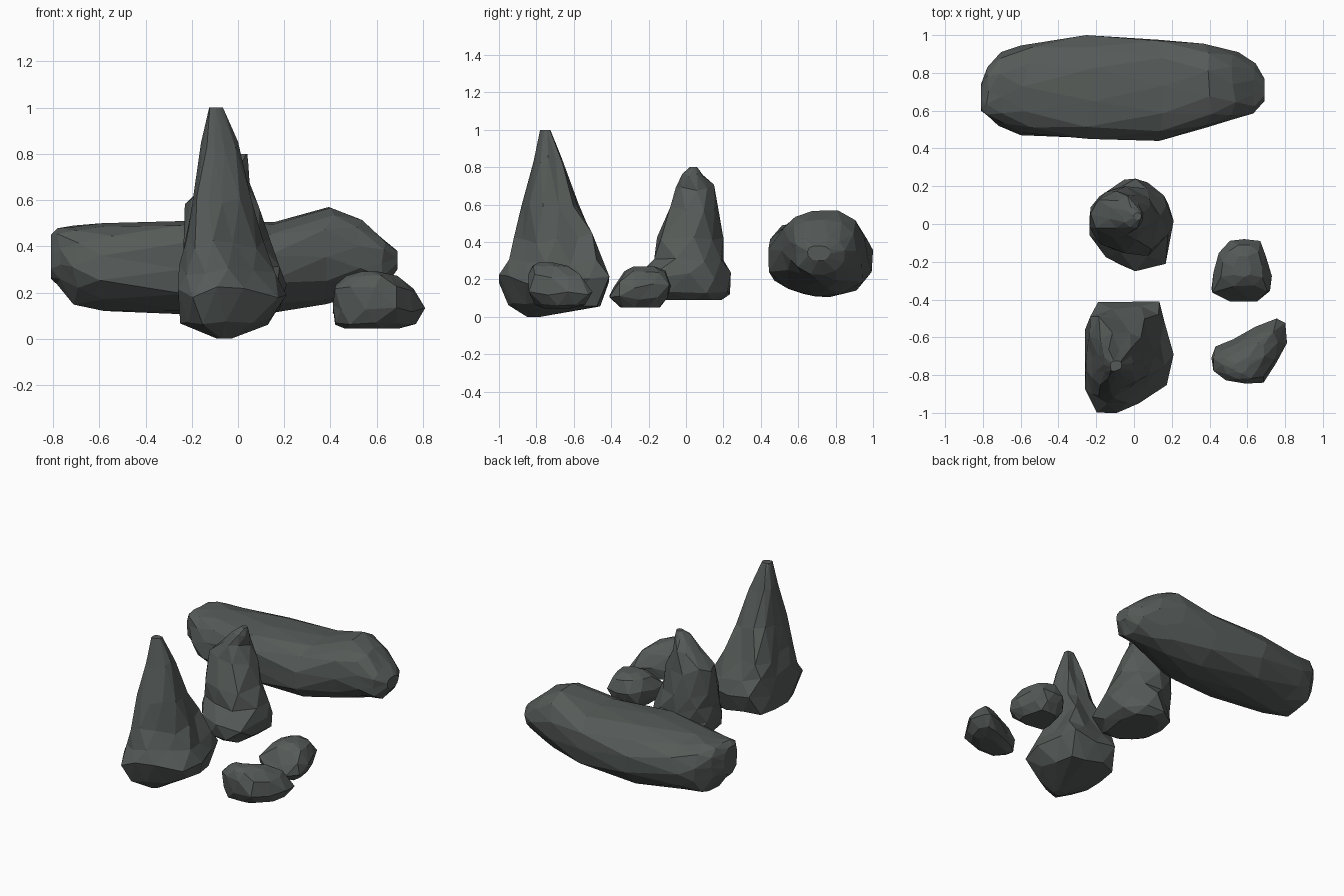
import bpy, bmesh, random

stone = bpy.data.materials.new("dark grey stone")
stone.diffuse_color = (0.091, 0.104, 0.098, 1)


def ring_points(outline, half, box, rough, rng):
    """Outline (optionally at its edge midpoints), roughened and fitted to a box."""
    n = len(outline)
    pts = []
    ca = sum(p[0] for p in outline) / n
    cb = sum(p[1] for p in outline) / n
    for i in range(n):
        a, b = outline[i]
        if half:
            a2, b2 = outline[(i + 1) % n]
            a, b = (a + a2) / 2, (b + b2) / 2
        k = rng.uniform(1 - rough, 1 + rough)
        pts.append((ca + (a - ca) * k, cb + (b - cb) * k))
    amin, amax = min(p[0] for p in pts), max(p[0] for p in pts)
    bmin, bmax = min(p[1] for p in pts), max(p[1] for p in pts)
    a0, a1, b0, b1 = box
    return [(a0 + (a - amin) / (amax - amin) * (a1 - a0),
             b0 + (b - bmin) / (bmax - bmin) * (b1 - b0)) for a, b in pts]


def rock(name, outline, rings, seed, rough=0.05, lying=False):
    """Faceted stone lofted through rings of (height, a0, a1, b0, b1)."""
    rng = random.Random(seed)
    bm = bmesh.new()
    n = len(outline)
    loops = []
    for r, (t, *box) in enumerate(rings):
        wob = 0
        if 0 < r < len(rings) - 1:
            wob = 0.25 * min(t - rings[r - 1][0], rings[r + 1][0] - t, 0.12)
        loop = []
        for a, b in ring_points(outline, r % 2, box, rough, rng):
            h = t + rng.uniform(-wob, wob)
            loop.append(bm.verts.new((h, a, b) if lying else (a, b, h)))
        loops.append(loop)
    for r in range(len(loops) - 1):
        lo, hi = loops[r], loops[r + 1]
        for i in range(n):
            j = (i + 1) % n
            if r % 2 == 0:      # upper ring sits half a step ahead
                bm.faces.new((lo[i], lo[j], hi[i]))
                bm.faces.new((lo[j], hi[j], hi[i]))
            else:               # upper ring sits half a step behind
                bm.faces.new((lo[i], hi[j], hi[i]))
                bm.faces.new((lo[i], lo[j], hi[j]))
    bm.faces.new(loops[0])
    bm.faces.new(loops[-1])
    bmesh.ops.recalc_face_normals(bm, faces=bm.faces)
    mesh = bpy.data.meshes.new(name)
    bm.to_mesh(mesh)
    bm.free()
    mesh.materials.append(stone)
    bpy.context.collection.objects.link(bpy.data.objects.new(name, mesh))


# Tall pointed stone at the front
rock("tall_spire",
     [(-.2, -.41), (-.04, -.42), (.13, -.41), (.15, -.52), (.2, -.68),
      (.16, -.83), (.02, -.93), (-.1, -1), (-.2, -.97), (-.26, -.85),
      (-.26, -.7), (-.27, -.55)],
     [(0, -.09, -.03, -.85, -.78),
      (.07, -.25, .14, -.95, -.45),
      (.2, -.26, .21, -1, -.41),
      (.3, -.255, .16, -.95, -.435),
      (.42, -.235, .11, -.92, -.49),
      (.6, -.2, .06, -.88, -.575),
      (.83, -.16, 0, -.82, -.66),
      (1, -.125, -.065, -.78, -.725)], 3, 0.07)

# Shorter standing stone in the middle
rock("short_spire",
     [(0, .25), (.15, .17), (.21, .03), (.15, -.2), (0, -.25),
      (-.15, -.17), (-.23, -.05), (-.23, .1), (-.12, .2)],
     [(.09, -.14, .13, -.17, .19),
      (.13, -.2, .18, -.23, .235),
      (.22, -.235, .21, -.25, .24),
      (.32, -.235, .18, -.17, .2),
      (.43, -.235, .14, -.155, .2),
      (.59, -.23, .09, -.085, .175),
      (.69, -.13, .05, -.055, .15),
      (.76, -.06, .045, -.02, .09),
      (.8, 0, .04, .02, .06)], 8, 0.06)

# Long boulder lying at the back
rock("long_boulder",
     [(.44, .3), (.45, .42), (.52, .49), (.65, .51), (.82, .51), (.94, .46),
      (1, .36), (.98, .24), (.9, .14), (.76, .1), (.62, .11), (.47, .19)],
     [(-.81, .6, .74, .26, .45),
      (-.775, .57, .83, .235, .48),
      (-.7, .52, .91, .145, .49),
      (-.57, .47, .945, .12, .5),
      (-.24, .45, 1, .105, .51),
      (.13, .44, .975, .11, .505),
      (.39, .51, .955, .15, .57),
      (.53, .555, .91, .19, .52),
      (.63, .585, .85, .225, .43),
      (.69, .65, .77, .3, .38)], 12, 0.05, lying=True)

# Two small stones on the right
rock("small_round_stone",
     [(.41, -.38), (.41, -.27), (.44, -.16), (.5, -.09), (.58, -.08),
      (.67, -.09), (.7, -.18), (.73, -.29), (.71, -.38), (.6, -.41)],
     [(.05, .47, .67, -.35, -.14),
      (.1, .41, .72, -.41, -.1),
      (.17, .415, .73, -.39, -.08),
      (.24, .46, .68, -.33, -.11),
      (.27, .53, .62, -.28, -.17)], 5, 0.03)
rock("small_oblong_stone",
     [(.41, -.71), (.44, -.8), (.55, -.84), (.68, -.84), (.75, -.74),
      (.81, -.63), (.8, -.52), (.75, -.5), (.64, -.54), (.52, -.61),
      (.43, -.65)],
     [(.045, .46, .7, -.76, -.62),
      (.065, .42, .77, -.81, -.54),
      (.13, .41, .81, -.84, -.5),
      (.22, .42, .76, -.845, -.57),
      (.27, .47, .69, -.82, -.63),
      (.29, .53, .61, -.79, -.71)], 9, 0.03)
